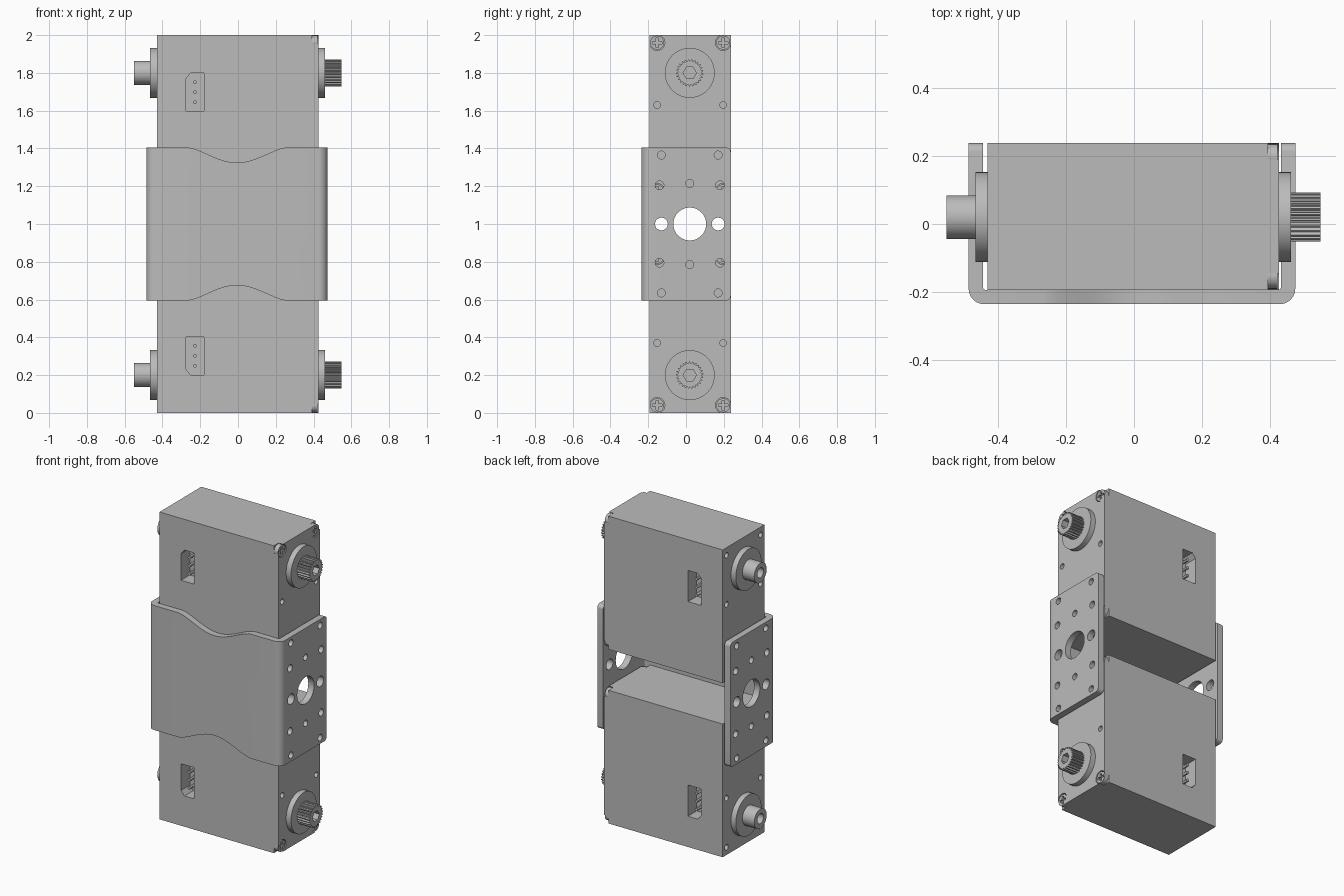
import bpy, bmesh
from math import pi, cos, sin
from mathutils import Vector

old = bpy.data.objects.get("Cube")
if old:
    bpy.data.objects.remove(old)

grey = bpy.data.materials.new("plain grey")
grey.use_nodes = True
colour = (0.5, 0.5, 0.5, 1)
grey.diffuse_color = colour
grey.node_tree.nodes["Principled BSDF"].inputs["Base Color"].default_value = colour

PLACE = {"x": lambda u, v, h: (h, u, v),
         "y": lambda u, v, h: (u, h, v),
         "z": lambda u, v, h: (u, v, h)}


def prism(bm, outline, axis, low, high):
    """Extrude a flat outline along an axis between two heights."""
    ends = [[bm.verts.new(PLACE[axis](u, v, h)) for u, v in outline] for h in (low, high)]
    faces = [bm.faces.new(e) for e in ends]
    n = len(outline)
    for i in range(n):
        j = (i + 1) % n
        faces.append(bm.faces.new((ends[0][i], ends[0][j], ends[1][j], ends[1][i])))
    bmesh.ops.recalc_face_normals(bm, faces=faces)


def circle(u, v, r, n=32):
    return [(u + r * cos(2 * pi * i / n), v + r * sin(2 * pi * i / n)) for i in range(n)]


def rect(u0, u1, v0, v1):
    return [(u0, v0), (u1, v0), (u1, v1), (u0, v1)]


def rounded(points, steps=6):
    """Outline from (u, v, radius) corners, with square corners filleted."""
    out = []
    for i, (u, v, r) in enumerate(points):
        here = Vector((u, v))
        if not r:
            out.append((u, v))
            continue
        a = (Vector(points[i - 1][:2]) - here).normalized() * r
        b = (Vector(points[(i + 1) % len(points)][:2]) - here).normalized() * r
        centre = here + a + b
        for s in range(steps + 1):
            t = s / steps * pi / 2
            out.append(tuple(centre - b * cos(t) - a * sin(t)))
    return out


def part(name, solids, cuts=(), keep=(), mirror=True):
    """Make an object about the mid height, cut it, and mirror it top to bottom."""
    def make(label, items):
        bm = bmesh.new()
        for item in items:
            prism(bm, *item)
        me = bpy.data.meshes.new(label)
        bm.to_mesh(me)
        bm.free()
        ob = bpy.data.objects.new(label, me)
        ob.location.z = 1
        bpy.context.collection.objects.link(ob)
        return ob

    ob = make(name, solids)
    helpers = []
    for operation, groups in (("INTERSECT", [[k] for k in keep]),
                              ("DIFFERENCE", [[c] for c in cuts])):
        for items in groups:
            cutter = make("cutter", items)
            cutter.hide_render = True
            mod = ob.modifiers.new("cut", "BOOLEAN")
            mod.operation, mod.object, mod.solver = operation, cutter, "EXACT"
            helpers.append(cutter)
    if mirror:
        mod = ob.modifiers.new("mirror", "MIRROR")
        mod.use_axis = (False, False, True)
        mod.use_mirror_merge = False
    bpy.context.view_layer.update()
    graph = bpy.context.evaluated_depsgraph_get()
    me = bpy.data.meshes.new_from_object(ob.evaluated_get(graph))
    ob.modifiers.clear()
    ob.data = me
    for h in helpers:
        bpy.data.objects.remove(h)
    me.materials.clear()
    me.materials.append(grey)
    for o in bpy.context.selected_objects:
        o.select_set(False)
    ob.select_set(True)
    bpy.context.view_layer.objects.active = ob
    bpy.ops.object.shade_smooth_by_angle(angle=pi / 6)
    ob.select_set(False)
    return ob


# Servo layout, heights measured from the middle of the model
FRONT, BACK, LOW, TOP = -0.193, 0.237, 0.133, 1.0
LEFT, SEAM, RIGHT = -0.43, -0.18, 0.425
SHAFT_Y, SHAFT_Z = 0.02, 0.8
SCREW_Y = (-0.153, 0.197)
SCREW_Z = (LOW + 0.04, TOP - 0.04)
screws = [(y, z) for y in SCREW_Y for z in SCREW_Z]

# Main servo case with corner screw pockets and small holes
pockets = []
for y, z in screws:
    pockets.append(("x", circle(y, z, 0.041, 24), 0.393, 0.6))
    sy = 1 if y > 0 else -1
    sz = 1 if z > 0.5 else -1
    y0, y1 = sorted((y, y + sy * 0.1))
    z0, z1 = sorted((z, z + sz * 0.1))
    pockets.append(("x", rect(y0, y1, z0, z1), 0.393, 0.6))
pockets = [(o, a, l, h) for a, o, l, h in pockets]
holes = [(circle(y, 0.63, 0.018, 16), "x", 0.38, 0.6) for y in SCREW_Y]
part("servo_case", [(rect(FRONT, BACK, LOW, TOP), "x", SEAM, RIGHT)], pockets + holes)

# Rear case cap with connector sockets front and back
socket = [(-0.275, 0.597), (SEAM + 0.01, 0.597), (SEAM + 0.01, 0.8),
          (-0.25, 0.8), (-0.275, 0.77)]
sockets = [(socket, "y", FRONT - 0.1, FRONT + 0.09), (socket, "y", BACK - 0.09, BACK + 0.1)]
cap_holes = [(circle(y, z, 0.018, 16), "x", -0.6, LEFT + 0.04)
             for y in SCREW_Y for z in (0.63, 0.95)]
part("servo_cap", [(rect(FRONT, BACK, LOW, TOP), "x", LEFT, SEAM)], sockets + cap_holes)

# Connector pins
pins = []
for z in (0.645, 0.697, 0.75):
    pins.append((circle(-0.228, z, 0.01, 12), "y", FRONT + 0.015, FRONT + 0.095))
    pins.append((circle(-0.228, z, 0.01, 12), "y", BACK - 0.095, BACK - 0.015))
part("connector_pins", pins)

# Corner screws with cross slots
for i, (y, z) in enumerate(screws):
    slots = [(rect(y - a, y + a, z - b, z + b), "x", 0.408, 0.5)
             for a, b in ((0.025, 0.007), (0.007, 0.025))]
    part(f"case_screw_{i + 1}", [(circle(y, z, 0.037, 24), "x", 0.39, 0.421)], slots)

# Round bosses on both ends
disc = circle(SHAFT_Y, SHAFT_Z, 0.132, 48)
part("output_boss", [(disc, "x", RIGHT, 0.46)])
part("idler_boss", [(disc, "x", -0.465, LEFT)])

# Toothed output shaft with hexagonal bore
TEETH = 25
spline = []
for i in range(TEETH):
    for k, r in ((0.0, 0.062), (0.3, 0.062), (0.5, 0.072), (0.8, 0.072)):
        t = 2 * pi * (i + k) / TEETH
        spline.append((SHAFT_Y + r * cos(t), SHAFT_Z + r * sin(t)))
part("output_shaft", [(spline, "x", 0.46, 0.547)],
     [(circle(SHAFT_Y, SHAFT_Z, 0.035, 6), "x", 0.48, 0.6)])

# Plain idler shaft with bore
part("idler_shaft", [(circle(SHAFT_Y, SHAFT_Z, 0.064, 40), "x", -0.55, -0.465)],
     [(circle(SHAFT_Y, SHAFT_Z, 0.032, 24), "x", -0.6, -0.485)])

# U-shaped bracket joining the two servos
H, F, B, T = 0.405, -0.235, 0.237, 0.042
L, R = -0.485, 0.473
u_shape = rounded([(L, F, 0.045), (R, F, 0.045), (R, B, 0), (R - T, B, 0),
                   (R - T, F + T, 0.008), (L + T, F + T, 0.008), (L + T, B, 0), (L, B, 0)])
side = rounded([(F - 0.1, -H, 0), (B, -H, 0.025), (B, H, 0.025), (F - 0.1, H, 0)])

# Curved waists on the front plate
waist = []
for i in range(33):
    s = i / 16 - 1
    depth = 0.08 * (0.5 + 0.5 * cos(pi * s)) ** 0.75
    waist.append((-0.005 + 0.26 * s, H - depth))
waist += [(0.255, H + 0.1), (-0.265, H + 0.1)]
waists = [([(u, v * s) for u, v in waist], "y", F - 0.05, F + T + 0.05) for s in (1, -1)]

# Bracket hole pattern
pattern = [(0.02, 0, 0.087), (-0.13, 0, 0.034), (0.17, 0, 0.034)]
for s in (1, -1):
    pattern += [(0.02, s * 0.215, 0.021)]
    for d in (-1, 1):
        pattern += [(0.02 + d * 0.15, s * 0.365, 0.021), (0.02 + d * 0.16, s * 0.205, 0.023)]
bores = [(circle(y, z, r, 40 if r > 0.05 else 20), "x", -0.7, 0.7) for y, z, r in pattern]
part("bracket", [(u_shape, "z", -H, H)], waists + bores,
     keep=[(side, "x", -0.7, 0.7)], mirror=False)
